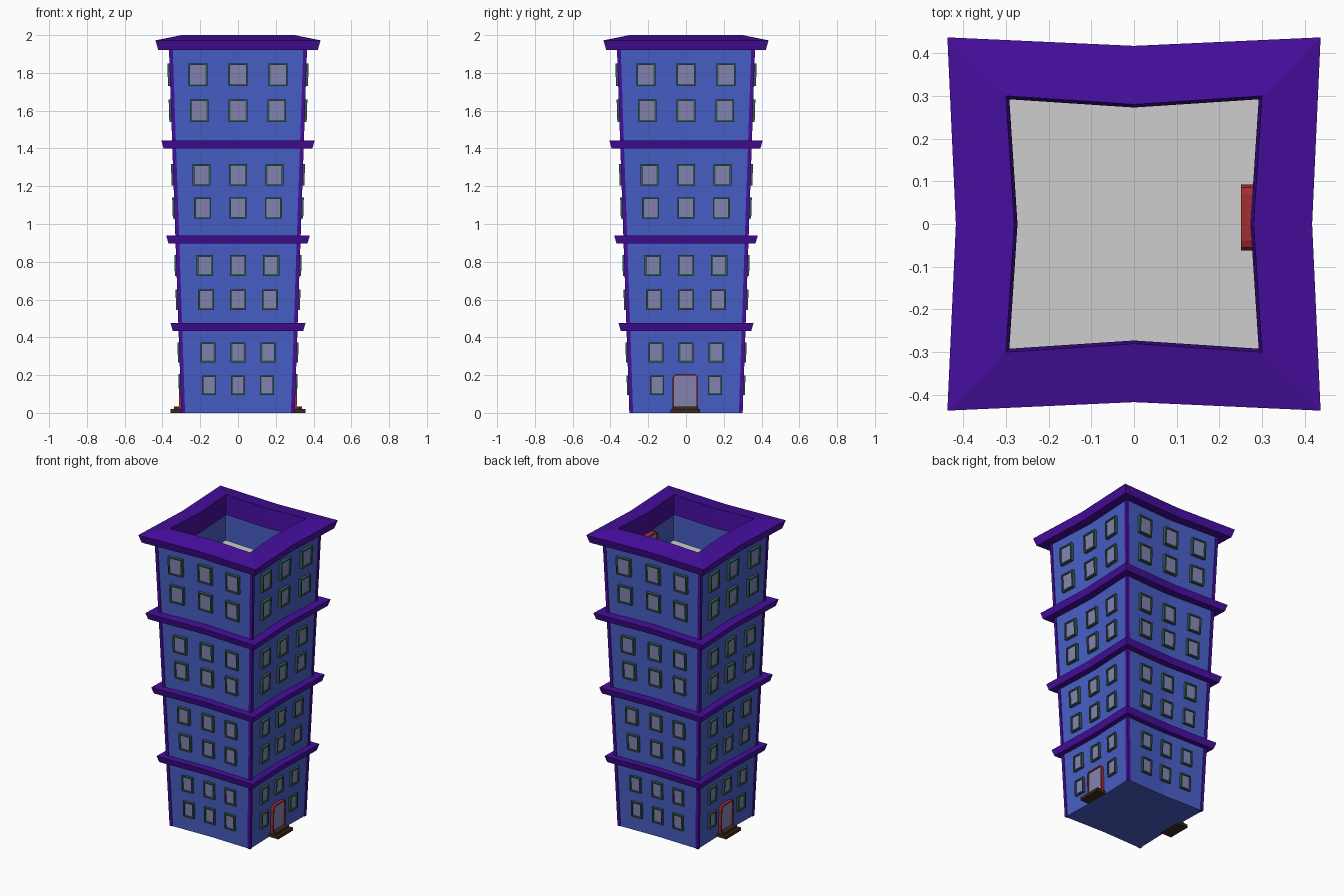
import bpy
import bmesh
from math import sin, cos, pi
from mathutils import Matrix, Vector

cube = bpy.data.objects.get("Cube")
if cube:
    bpy.data.objects.remove(cube)


def material(name, r, g, b):
    col = [((c / 255 + 0.055) / 1.055) ** 2.4 for c in (r, g, b)] + [1]
    m = bpy.data.materials.new(name)
    m.use_nodes = True
    m.diffuse_color = col
    m.node_tree.nodes["Principled BSDF"].inputs["Base Color"].default_value = col
    return m


BLUE = material("blue wall", 72, 94, 198)
PURPLE = material("purple trim", 70, 14, 158)
GREEN = material("dark green frame", 50, 92, 82)
GLASS = material("grey glass", 132, 132, 178)
RED = material("red door frame", 160, 46, 52)
BROWN = material("brown step", 62, 40, 28)
GREY = material("grey roof", 205, 205, 205)


def half(z):
    """Half width of the flaring tower."""
    return 0.296 + 0.034 * z


def fold(z):
    """How far the middle of each side is pinched inward."""
    return 0.008 + 0.006 * z


def finish(name, bm, *mats):
    bmesh.ops.recalc_face_normals(bm, faces=bm.faces)
    me = bpy.data.meshes.new(name)
    bm.to_mesh(me)
    bm.free()
    for m in mats:
        me.materials.append(m)
    ob = bpy.data.objects.new(name, me)
    bpy.context.collection.objects.link(ob)
    return ob


def bridge(bm, a, b, mat=0):
    for i in range(len(a)):
        j = (i + 1) % len(a)
        bm.faces.new((a[i], a[j], b[j], b[i])).material_index = mat


def pinched_ring(bm, w, z):
    """Square loop with its side midpoints pulled inward."""
    pts = []
    for k in range(4):
        turn = Matrix.Rotation(k * pi / 2, 3, 'Z')
        pts += [turn @ Vector((w, -w, z)), turn @ Vector((w - fold(z), 0, z))]
    return [bm.verts.new(p) for p in pts]


def ring_loft(name, profile, mat, closed=False, cap=False):
    bm = bmesh.new()
    rings = [pinched_ring(bm, w, z) for w, z in profile]
    for a, b in zip(rings, rings[1:]):
        bridge(bm, a, b)
    if closed:
        bridge(bm, rings[-1], rings[0])
    if cap:
        bm.faces.new(rings[0])
    return finish(name, bm, mat)


def on_wall(side):
    """Maps (along wall, height, outward distance) onto one pinched side."""
    turn = Matrix.Rotation(side * pi / 2, 3, 'Z')

    def place(u, z, d):
        h = half(z)
        return turn @ Vector((h - fold(z) * (1 - abs(u) / h) + d, u, z))
    return place


def rectangle(w, h):
    return lambda t: [(-w + t, -h + t), (w - t, -h + t), (w - t, h - t), (-w + t, h - t)]


def arch(w, h):
    """Door outline with softly rounded upper corners."""
    def outline(t):
        r = w * 0.3
        top = [(s * (w - r) + (r - t) * cos(a), h - r + (r - t) * sin(a))
               for s, angles in ((1, (0, pi / 4, pi / 2)), (-1, (pi / 2, pi * 0.75, pi)))
               for a in angles]
        return [(-w + t, -h), (w - t, -h)] + top
    return outline


def framed_panel(bm, place, u, z, outline, rim, out):
    """Raised frame around a recessed pane."""
    loops = [[bm.verts.new(place(u + a, z + b, d)) for a, b in outline(t)]
             for t, d in ((0, -0.012), (0, out), (rim, out), (rim, out - 0.008))]
    for a, b in zip(loops, loops[1:]):
        bridge(bm, a, b)
    bm.faces.new(loops[-1]).material_index = 1


def box(bm, lo, hi):
    lo, hi = Vector(lo), Vector(hi)
    size = Matrix.Diagonal((*(hi - lo), 1))
    bmesh.ops.create_cube(bm, size=1, matrix=Matrix.Translation((lo + hi) / 2) @ size)


# Tower shell with a closed base
ring_loft("tower_walls", [(half(0), 0), (half(1.93), 1.93)], BLUE, cap=True)

# Sunken roof terrace
ROOF_Z = 1.69
ring_loft("terrace_walls", [(0.305, ROOF_Z), (0.305, 1.92)], BLUE)
ring_loft("terrace_floor", [(0.305, ROOF_Z)], GREY, cap=True)

# Floor bands, wider toward the top
for i, top in enumerate((0.475, 0.94, 1.443)):
    low, w = top - 0.042, 0.333 + 0.0505 * top
    ring_loft(f"floor_band_{i + 1}",
              [(half(low) - 0.012, low), (w - 0.012, low), (w, top), (half(top) - 0.012, top)],
              PURPLE, closed=True)

# Crowning cornice with inner lip
ring_loft("cornice", [(0.35, 1.92), (0.422, 1.92), (0.437, 1.972), (0.30, 2.0),
                      (0.292, 1.87), (0.31, 1.87)], PURPLE, closed=True)

# Corner posts
bm = bmesh.new()
for k in range(4):
    turn = Matrix.Rotation(k * pi / 2, 3, 'Z')
    ends = []
    for z in (0, 1.93):
        a, b = half(z) - 0.016, half(z) + 0.004
        ends.append([bm.verts.new(turn @ Vector((x, y, z)))
                     for x, y in ((a, a), (b, a), (b, b), (a, b))])
    bridge(bm, *ends)
    bm.faces.new(ends[0])
    bm.faces.new(ends[1])
finish("corner_posts", bm, PURPLE)

# Windows: two rows on each floor, three columns on each side
ROWS = (0.147, 0.32, 0.60, 0.78, 1.085, 1.26, 1.60, 1.79)
for side, label in enumerate(("left", "back", "right", "front")):
    bm = bmesh.new()
    for row, z in enumerate(ROWS):
        for col in (-1, 0, 1):
            if row == 0 and col == 0 and side % 2 == 0:
                continue
            shape = rectangle(0.037 + 0.0075 * z, 0.051 + 0.005 * z)
            framed_panel(bm, on_wall(side), col * (0.148 + 0.036 * z), z,
                         shape, 0.009, 0.015 + 0.003 * z)
    finish(f"{label}_windows", bm, GREEN, GLASS)

# Entrance doors and steps on two opposite sides
for side, label in ((0, "left"), (2, "right")):
    bm = bmesh.new()
    framed_panel(bm, on_wall(side), -0.004, 0.112, arch(0.067, 0.093), 0.008, 0.02)
    finish(f"{label}_door", bm, RED, GLASS)
    bm = bmesh.new()
    box(bm, (0.27, -0.083, 0), (0.358, 0.075, 0.02))
    box(bm, (0.27, -0.07, 0.02), (0.338, 0.062, 0.034))
    bm.transform(Matrix.Rotation(side * pi / 2, 4, 'Z'))
    finish(f"{label}_steps", bm, BROWN)

# Terrace door facing inward
bm = bmesh.new()
framed_panel(bm, lambda u, z, d: Vector((0.30 - d, u, z)), 0.015, ROOF_Z + 0.085,
             arch(0.077, 0.085), 0.009, 0.05)
finish("terrace_door", bm, RED, GLASS)
